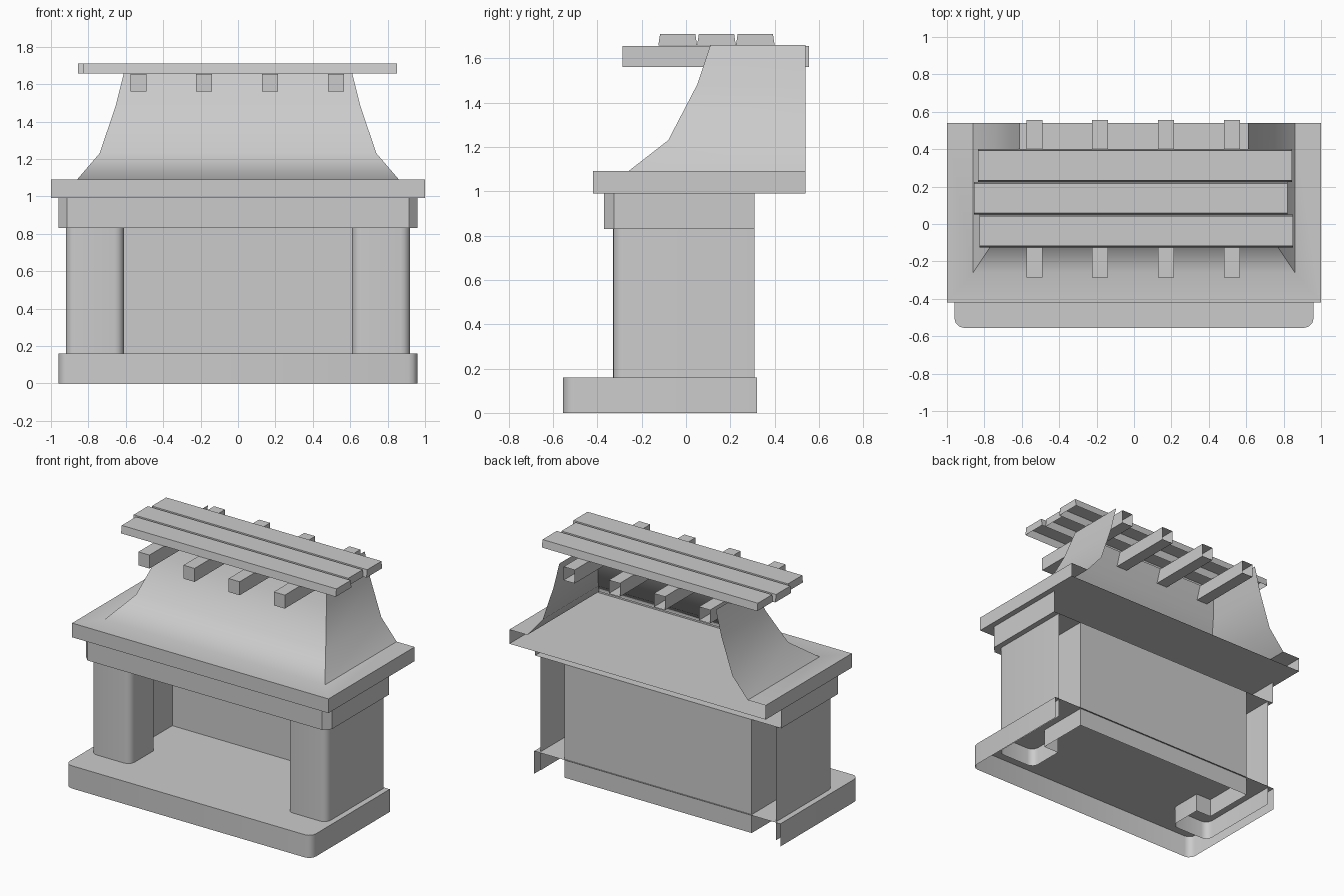
import bpy, bmesh, math
from mathutils import Vector

cube = bpy.data.objects.get("Cube")
if cube:
    bpy.data.objects.remove(cube)

stone = bpy.data.materials.new("grey_stone")
stone.use_nodes = True
GREY = (0.6, 0.6, 0.6, 1)
stone.diffuse_color = GREY
stone.node_tree.nodes["Principled BSDF"].inputs["Base Color"].default_value = GREY


def finish(name, bm, angle=42):
    """Turn a bmesh into a shaded object, keeping sharp edges."""
    mesh = bpy.data.meshes.new(name)
    bm.to_mesh(mesh)
    bm.free()
    mesh.materials.append(stone)
    mesh.shade_smooth()
    mesh.set_sharp_from_angle(angle=math.radians(angle))
    obj = bpy.data.objects.new(name, mesh)
    bpy.context.collection.objects.link(obj)
    return obj


def rounded(a, corner, b, radius, steps):
    """Points of a rounded square corner between the points a and b."""
    a, c, b = Vector(a), Vector(corner), Vector(b)
    u, v = (a - c).normalized() * radius, (b - c).normalized() * radius
    pts = []
    for i in range(steps + 1):
        t = math.pi / 2 * i / steps
        pts.append(tuple(c + u * (1 - math.sin(t)) + v * (1 - math.cos(t))))
    return pts


def mirrored(half):
    """Complete a path from +x across to -x."""
    return half + [(-x, y) for x, y in reversed(half)]


def shell(name, rings, cap=None):
    """Skin open rings of points; cap is the index of a ring to fill."""
    bm = bmesh.new()
    rows = [[bm.verts.new((x, y, z)) for x, y in path] for path, z in rings]
    for lo, hi in zip(rows, rows[1:]):
        for i in range(len(lo) - 1):
            bm.faces.new((lo[i + 1], lo[i], hi[i], hi[i + 1]))
    if cap is not None:
        face = bm.faces.new(rows[cap])
        face.normal_update()
        if (face.normal.z < 0) != (cap == 0):
            face.normal_flip()
    return finish(name, bm)


def block(name, x0, x1, y0, y1, z0, z1, open_side, inset=0):
    """Box left open towards open_side, its long top edges drawn in by inset."""
    bm = bmesh.new()
    bmesh.ops.create_cube(bm, size=1)
    for v in bm.verts:
        top = v.co.z > 0
        side = 1 if v.co.y > 0 else -1
        v.co = (x1 if v.co.x > 0 else x0,
                (y1 if side > 0 else y0) - side * inset * top,
                z1 if top else z0)
    bm.normal_update()
    gone = [f for f in bm.faces if f.normal.dot(Vector(open_side)) > 0.9]
    bmesh.ops.delete(bm, geom=gone, context='FACES')
    return finish(name, bm)


# Hearth slab with rounded front corners, open below and behind
back = (0.96, 0.32)
hearth = mirrored([back] + rounded(back, (0.96, -0.555), (0, -0.555), 0.05, 3))
shell("hearth", [(hearth, 0), (hearth, 0.16)], cap=1)

# Pillars and firebox as one continuous wall
outer, inner = (0.92, 0.31), (0.61, -0.07)
left, right = (0.92, -0.33), (0.61, -0.33)
wall = mirrored([outer] + rounded(outer, left, right, 0.05, 4)
                + rounded(left, right, inner, 0.05, 4)
                + [inner, (0.73, -0.07), (0.73, 0.31)])
shell("pillars_and_firebox", [(wall, 0.03), (wall, 0.83)])

# Lintel band with cut front corners
lintel = mirrored([(0.96, 0.31), (0.96, -0.325), (0.915, -0.37)])
shell("lintel", [(lintel, 0.83), (lintel, 0.99)], cap=0)

# Mantel shelf flowing into the flared hood, open behind
flare = [(1, -0.42, 0.99), (1, -0.42, 1.09), (0.86, -0.26, 1.09),
         (0.74, -0.08, 1.23), (0.655, 0.05, 1.48), (0.61, 0.11, 1.66)]
shell("mantel_and_hood",
      [(mirrored([(x, 0.54), (x, y)]), z) for x, y, z in flare], cap=0)

# Cross beams through the hood
for i in range(4):
    x = -0.533 + 0.352 * i
    block(f"beam_{i + 1}", x - 0.043, x + 0.043, -0.287, 0.555,
          1.56, 1.655, (0, 1, 0))

# Staggered top planks
for i, (x0, x1) in enumerate([(-0.825, 0.85), (-0.855, 0.82), (-0.835, 0.845)]):
    y = -0.125 + 0.175 * i
    block(f"plank_{i + 1}", x0, x1, y, y + 0.175, 1.657, 1.71, (0, 0, -1), 0.008)
